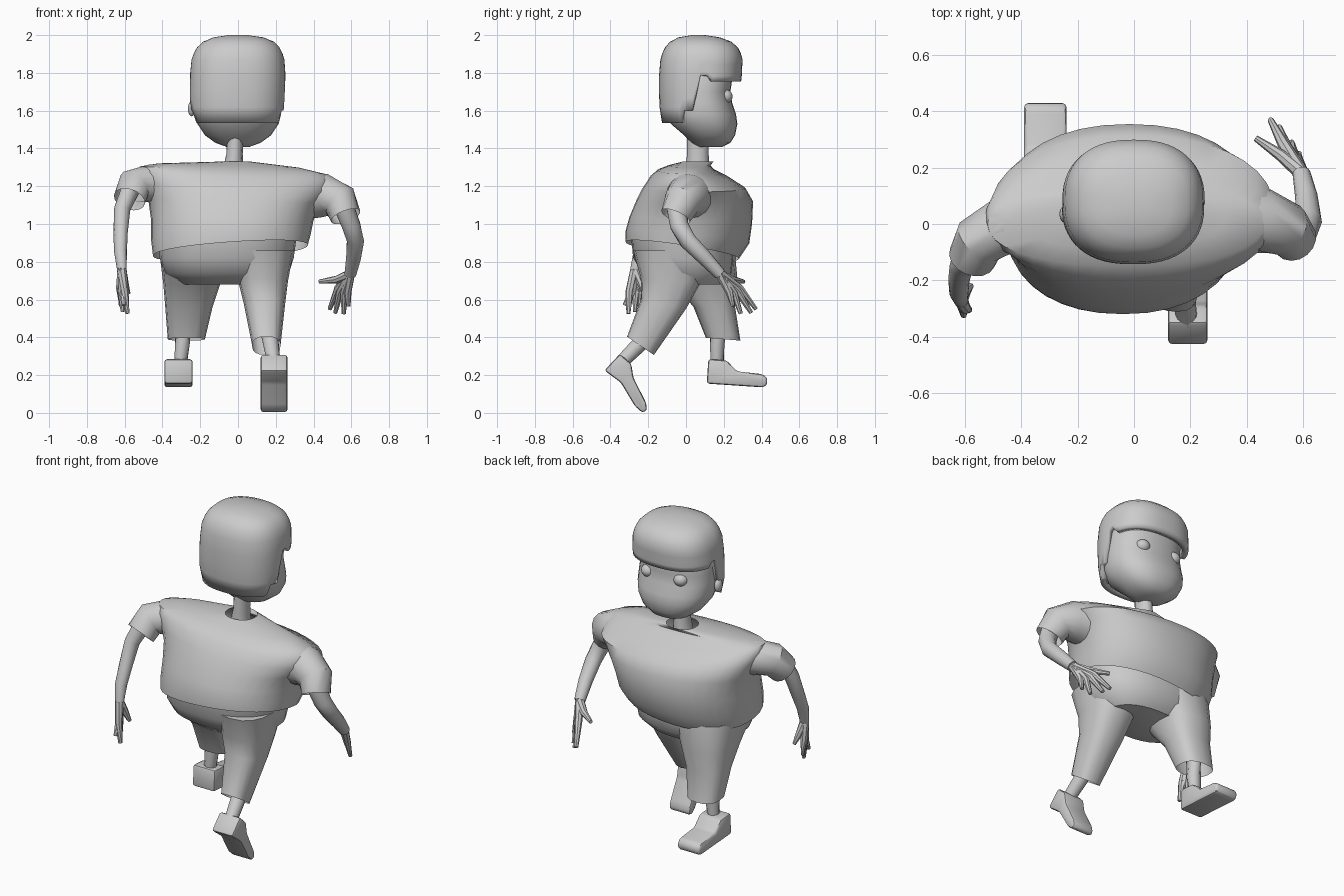
import bpy, bmesh, math
from mathutils import Vector

if "Cube" in bpy.data.objects:
    bpy.data.objects.remove(bpy.data.objects["Cube"])


def finish(name, bm, angle=40):
    bmesh.ops.recalc_face_normals(bm, faces=bm.faces)
    me = bpy.data.meshes.new(name)
    bm.to_mesh(me)
    bm.free()
    ob = bpy.data.objects.new(name, me)
    bpy.context.collection.objects.link(ob)
    bpy.ops.object.select_all(action='DESELECT')
    ob.select_set(True)
    bpy.context.view_layer.objects.active = ob
    bpy.ops.object.shade_smooth_by_angle(angle=math.radians(angle))
    return ob


def skin(name, rings, cap_start=False, cap_end=False):
    """Bridge rings of points into a surface."""
    bm = bmesh.new()
    vs = [[bm.verts.new(p) for p in r] for r in rings]
    n = len(vs[0])
    for a, b in zip(vs, vs[1:]):
        for i in range(n):
            j = (i + 1) % n
            bm.faces.new((a[i], a[j], b[j], b[i]))
    if cap_start:
        bm.faces.new(vs[0][::-1])
    if cap_end:
        bm.faces.new(vs[-1])
    return finish(name, bm)


def oval(t, x0, x1, y0, y1, p=2.0):
    c, s = math.cos(t), math.sin(t)
    f = lambda v: math.copysign(abs(v) ** (2 / p), v)
    return (x0 + x1) / 2 + (x1 - x0) / 2 * f(c), (y0 + y1) / 2 + (y1 - y0) / 2 * f(s)


def loft(name, rows, n=28, p=2.3, **caps):
    """Rows: z, x0, x1, y0, y1, then optional tilts dz/dx and dz/dy."""
    rings = []
    for z, x0, x1, y0, y1, *tilt in rows:
        sx, sy = tilt or (0, 0)
        ring = []
        for i in range(n):
            x, y = oval(2 * math.pi * i / n, x0, x1, y0, y1, p)
            ring.append((x, y, z + sx * (x - (x0 + x1) / 2) + sy * (y - (y0 + y1) / 2)))
        rings.append(ring)
    return skin(name, rings, **caps)


def tube(name, pts, n=12, cap=True):
    """Points: x, y, z, radius."""
    rings = []
    for i, q in enumerate(pts):
        a, b = pts[max(i - 1, 0)], pts[min(i + 1, len(pts) - 1)]
        rot = (Vector(b[:3]) - Vector(a[:3])).to_track_quat('Z', 'Y')
        rings.append([Vector(q[:3]) + rot @ Vector((math.cos(t) * q[3], math.sin(t) * q[3], 0))
                      for t in (2 * math.pi * k / n for k in range(n))])
    return skin(name, rings, cap_start=cap, cap_end=cap)


def shoe(name, x0, x1, profile):
    bm = bmesh.new()
    f = bm.faces.new([bm.verts.new((x0, y, z)) for y, z in profile])
    ext = bmesh.ops.extrude_face_region(bm, geom=[f])
    bmesh.ops.translate(bm, vec=(x1 - x0, 0, 0),
                        verts=[v for v in ext['geom'] if isinstance(v, bmesh.types.BMVert)])
    bmesh.ops.bevel(bm, geom=bm.edges[:], offset=0.014, segments=2, affect='EDGES', profile=0.5)
    finish(name, bm)


def ball(name, loc, scale):
    bm = bmesh.new()
    bmesh.ops.create_uvsphere(bm, u_segments=16, v_segments=10, radius=1)
    bmesh.ops.scale(bm, vec=scale, verts=bm.verts)
    bmesh.ops.translate(bm, vec=loc, verts=bm.verts)
    finish(name, bm, 60)


# Head, eyes, ear and neck (the face looks along +y)
loft("head", [(1.408, -.06, .06, .07, .19), (1.43, -.12, .12, .03, .235), (1.47, -.175, .175, -.01, .26),
              (1.53, -.215, .215, -.08, .272), (1.58, -.228, .228, -.1, .265), (1.64, -.23, .23, -.1, .245),
              (1.70, -.225, .225, -.1, .235), (1.80, -.22, .22, -.1, .25), (1.93, -.15, .15, -.03, .2)],
     cap_start=True, cap_end=True)
for side, s in (("left", -1), ("right", 1)):
    ball(side + "_eye", (.11 * s, .205, 1.675), (.042, .042, .038))
ball("left_ear", (-.245, .035, 1.61), (.02, .03, .04))
loft("neck", [(1.29, -.08, .03, .0, .125), (1.37, -.062, .025, .005, .12), (1.48, -.055, .03, .005, .12)], n=12, p=2)

# Hair: rounded cap whose lower edge steps from nape to sideburn to fringe
HAIR = [(1.50, -.225, .225, -.115, .26), (1.56, -.25, .24, -.135, .27), (1.65, -.257, .247, -.143, .28),
        (1.78, -.255, .252, -.143, .295), (1.88, -.245, .245, -.135, .30), (1.93, -.222, .225, -.115, .28),
        (1.965, -.185, .19, -.085, .24), (1.988, -.13, .135, -.04, .18), (2.0, -.05, .05, .03, .1)]


def hair_size(z):
    for a, b in zip(HAIR, HAIR[1:]):
        if z <= b[0]:
            t = (z - a[0]) / (b[0] - a[0])
            return [u + (v - u) * t for u, v in zip(a[1:], b[1:])]
    return HAIR[-1][1:]


def hair_edge(y):
    return 1.535 if y < -.03 else 1.6 if y < .06 else 1.785 if y < .13 else 1.755


rings, N = [], 56
for j in range(10):
    ring = []
    for i in range(N):
        t = 2 * math.pi * i / N
        low = hair_edge(oval(t, -.255, .255, -.14, .29, 2.4)[1])
        z = low + (1.87 - low) * j / 4 if j < 5 else (1.905, 1.935, 1.965, 1.988, 2.0)[j - 5]
        ring.append((*oval(t, *hair_size(z), 2.4), z))
    rings.append(ring)
hair = skin("hair", rings, cap_end=True)
sol = hair.modifiers.new("thickness", 'SOLIDIFY')
sol.thickness, sol.offset = .035, -1

# Shirt body and short sleeves
loft("shirt", [(.86, -.45, .37, -.32, .28, .07, -.15), (.93, -.46, .385, -.32, .335, .04, -.1),
               (1.02, -.46, .40, -.30, .35, .0, -.05), (1.12, -.475, .44, -.265, .355, -.02, 0),
               (1.19, -.51, .50, -.23, .315, -.04, 0), (1.25, -.53, .50, -.19, .22, -.05, 0),
               (1.285, -.52, .46, -.15, .15, -.04, 0), (1.31, -.42, .32, -.09, .13, -.03, 0),
               (1.33, -.11, .07, -.02, .145)], n=36, p=2.2)
tube("left_sleeve", [(-.36, .02, 1.2, .11), (-.47, -.01, 1.215, .10), (-.55, -.06, 1.2, .095),
                     (-.575, -.12, 1.13, .085)], 16, False)
tube("right_sleeve", [(.33, .03, 1.15, .13), (.46, .01, 1.15, .115), (.54, -.02, 1.12, .098),
                      (.57, -.055, 1.04, .082)], 16, False)

# Trousers: hips and two striding legs
loft("trouser_hips", [(.93, -.42, .31, -.29, .25), (.82, -.415, .295, -.28, .25), (.74, -.39, .27, -.23, .24),
                      (.68, -.3, .2, -.15, .18)], cap_start=True, cap_end=True)
loft("left_trouser_leg", [(.84, -.415, -.02, -.2, .26), (.68, -.395, -.095, -.06, .275),
                          (.56, -.385, -.135, .04, .26), (.39, -.372, -.175, .105, .288, 0, -.08)],
     n=16, p=2.6, cap_start=True)
loft("right_trouser_leg", [(.86, -.02, .295, -.28, .12), (.70, .0, .265, -.24, .075, 0, -.1),
                           (.58, .03, .25, -.235, .0, 0, -.25), (.355, .075, .225, -.312, -.17, 0, -.68)],
     n=16, p=2.6, cap_start=True)

# Ankles and shoes
tube("left_ankle", [(-.29, .17, .46, .042), (-.295, .165, .36, .04), (-.305, .165, .25, .034)])
tube("right_ankle", [(.165, -.2, .42, .045), (.175, -.25, .36, .042), (.19, -.35, .26, .036)])
shoe("left_shoe", -.39, -.24, [(.118, .285), (.215, .278), (.27, .22), (.405, .205), (.43, .185),
                               (.43, .15), (.41, .135), (.11, .155)])
shoe("right_shoe", .12, .262, [(-.35, .312), (-.29, .26), (-.278, .185), (-.212, .055), (-.206, .015),
                               (-.23, .0), (-.27, .035), (-.345, .16), (-.432, .225)])

# Arms and hands
ARMS = {
    "left": ([(-.57, -.11, 1.18, .05), (-.613, -.15, 1.08, .043), (-.622, -.2, .95, .038),
              (-.622, -.245, .85, .034), (-.615, -.27, .76, .026)],
             [((-.6, -.3, .64), (-.585, -.305, .525)), ((-.61, -.285, .64), (-.605, -.325, .57)),
              ((-.62, -.265, .65), (-.61, -.27, .535)), ((-.625, -.25, .66), (-.62, -.245, .565)),
              ((-.6, -.24, .69), (-.58, -.22, .63))]),
    "right": ([(.55, -.055, 1.12, .055), (.60, -.035, .99, .05), (.622, .01, .91, .046),
               (.612, .10, .82, .04), (.595, .18, .735, .032)],
              [((.53, .285, .66), (.485, .37, .55)), ((.54, .275, .64), (.515, .345, .53)),
               ((.562, .255, .63), (.56, .29, .525)), ((.58, .23, .64), (.585, .25, .565)),
               ((.52, .245, .705), (.432, .305, .695))]),
}
for side, (arm, fingers) in ARMS.items():
    tube(side + "_arm", arm)
    for k, (knuckle, tip) in enumerate(fingers):
        label = "_thumb" if k == 4 else "_finger_%d" % (k + 1)
        tube(side + label, [(*arm[-1][:3], .026), (*knuckle, .021), (*tip, .011)], 8)
